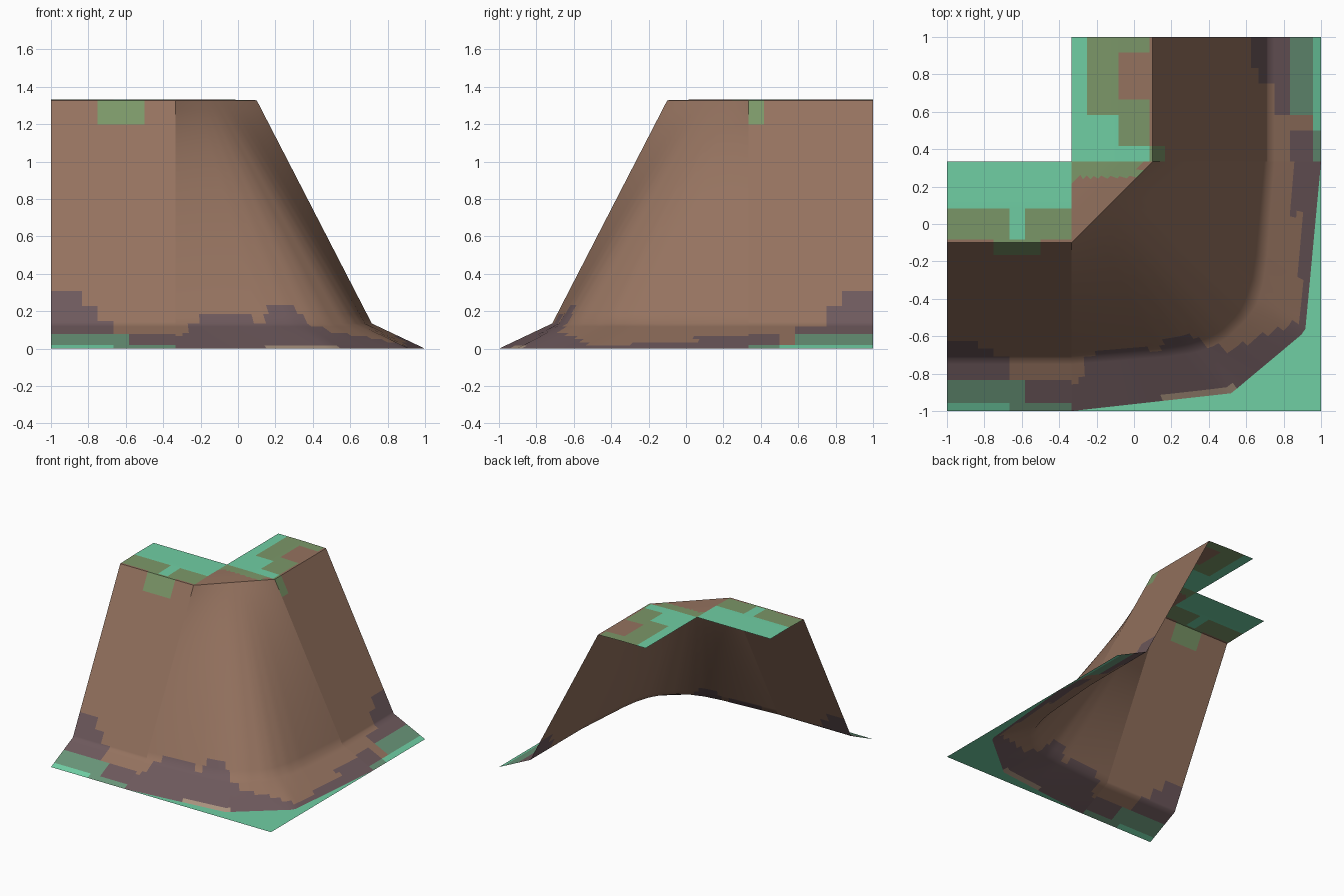
import bpy, bmesh
from mathutils import Vector

cube = bpy.data.objects.get("Cube")
if cube:
    bpy.data.objects.remove(cube)

T = 1 / 3
TOP, EDGE, LIP = 1.333, 1.328, 0.135

# Flat colours
COLOURS = [
    ("grass green", (0.16, 0.62, 0.37)),
    ("cliff brown", (0.30, 0.17, 0.115)),
    ("mossy olive", (0.20, 0.31, 0.14)),
    ("purple rock", (0.155, 0.100, 0.108)),
    ("pale stone", (0.40, 0.29, 0.21)),
    ("muted green", (0.14, 0.30, 0.19)),
]
GRASS, BROWN, OLIVE, PURPLE, STONE, MUTED = range(6)
materials = []
for name, rgb in COLOURS:
    mat = bpy.data.materials.new(name)
    mat.use_nodes = True
    mat.diffuse_color = (*rgb, 1)
    bsdf = mat.node_tree.nodes["Principled BSDF"]
    bsdf.inputs["Base Color"].default_value = (*rgb, 1)
    bsdf.inputs["Roughness"].default_value = 0.9
    materials.append(mat)


def step(value, steps, last):
    """First level whose limit lies beyond the value."""
    for limit, level in steps:
        if value < limit:
            return level
    return last


# Colour rules in plan coordinates
def side_colour(x, y):
    if y > 0.08 or (-0.68 < x < -0.58 and y > -0.08):
        return GRASS
    if y > -0.09 or (-0.75 < x < -0.5 and y > -0.16):
        return OLIVE
    if y < -0.94:
        return GRASS if x < -0.67 else MUTED
    if y < -0.84:
        return MUTED if x < -0.58 else PURPLE
    rock = step(x, [(-0.83, -0.61), (-0.75, -0.67), (-0.65, -0.71)], -1)
    return PURPLE if y < rock else BROWN


def back_colour(x, y):
    if x < step(y, [(0.42, 0.08), (0.59, -0.09)], -0.26):
        return GRASS
    if x < step(y, [(0.42, 0.15), (0.67, 0.08), (0.92, -0.09)], 0.08):
        return OLIVE
    if x > 0.94:
        return GRASS if y > 0.5 else MUTED
    if x > 0.84:
        return MUTED if y > 0.6 else PURPLE if y < 0.52 else BROWN
    rock = step(y, [(0.58, 2), (0.75, 0.75), (0.85, 0.68)], 0.61)
    return PURPLE if x > rock else BROWN


def corner_colour(x, y):
    if y > x + 0.54 or (y > 0.25 and x < 0.03):
        return OLIVE
    if 0.14 < x < 0.58 and y < -0.91 + 0.12 * (x - 0.14):
        return STONE
    rock = step(x, [(-0.28, -0.84), (-0.2, -0.72), (0.15, -0.67),
                    (0.35, -0.6), (0.5, -0.65)], -0.68 + 0.45 * (x - 0.5))
    if y < rock or x > (0.89 if y < 0.05 else 0.84):
        return PURPLE
    return BROWN


def finish(name, bm, rule):
    """Turn faces upward, colour them by plan position and smooth them."""
    bmesh.ops.remove_doubles(bm, verts=bm.verts, dist=0.0005)
    bm.normal_update()
    for f in bm.faces:
        if f.normal.z < 0:
            f.normal_flip()
        c = f.calc_center_median()
        f.material_index = rule(c.x, c.y)
    mesh = bpy.data.meshes.new(name)
    bm.to_mesh(mesh)
    bm.free()
    for mat in materials:
        mesh.materials.append(mat)
    obj = bpy.data.objects.new(name, mesh)
    bpy.context.collection.objects.link(obj)
    bpy.ops.object.select_all(action="DESELECT")
    obj.select_set(True)
    bpy.context.view_layer.objects.active = obj
    bpy.ops.object.shade_smooth_by_angle(angle=0.8)


def grid(bm, rows):
    verts = [[bm.verts.new(p) for p in row] for row in rows]
    for a, b in zip(verts, verts[1:]):
        for i in range(len(a) - 1):
            bm.faces.new((a[i], a[i + 1], b[i + 1], b[i]))


# Straight cliff sections, swept from one profile
PROFILE = [(-T, TOP), (-0.1, TOP), (0.1, EDGE), (0.715, LIP), (1, 0)]


def height(d):
    for (a, za), (b, zb) in zip(PROFILE, PROFILE[1:]):
        if d <= b:
            return za + (zb - za) * (d - a) / (b - a)
    return 0


def straight_cliff(name, start, place, rule):
    cuts = sorted({round(-T + i / 24, 4) for i in range(33)} | {p[0] for p in PROFILE})
    bm = bmesh.new()
    grid(bm, [[place(start + i / 24, d, height(d)) for d in cuts] for i in range(17)])
    finish(name, bm, rule)


straight_cliff("side_cliff", -1, lambda u, d, z: (u, -d, z), side_colour)
straight_cliff("back_cliff", T, lambda u, d, z: (d, u, z), back_colour)


# Outer corner, lofted through a few contour lines
def resample(points, z, n=56):
    pts = [Vector((x, y, z)) for x, y in points]
    lengths = [(b - a).length for a, b in zip(pts, pts[1:])]
    out = []
    for i in range(n + 1):
        s, k = sum(lengths) * i / n, 0
        while k < len(lengths) - 1 and s > lengths[k]:
            s -= lengths[k]
            k += 1
        out.append(pts[k].lerp(pts[k + 1], min(1, s / lengths[k])))
    return out


def soften(points):
    out = [points[0]]
    for (ax, ay), (bx, by) in zip(points, points[1:]):
        out += [(ax + (bx - ax) * t, ay + (by - ay) * t) for t in (0.2, 0.8)]
    return out + [points[-1]]


contours = [
    resample([(-T, T), (-T + 0.001, T)], TOP),
    resample([(-T, 0.1), (-0.1, T)], TOP),
    resample([(-T, -0.1), (0.1, T)], EDGE),
    resample(soften(soften([(-T, -0.715), (0.4, -0.66), (0.66, -0.4), (0.715, T)])), LIP),
    resample([(-T, -1), (0.52, -0.905), (0.915, -0.575), (1, T)], 0),
]
rows = [contours[0]]
for a, b, count in zip(contours, contours[1:], (6, 4, 24, 8)):
    for i in range(1, count + 1):
        rows.append([p.lerp(q, i / count) for p, q in zip(a, b)])
bm = bmesh.new()
grid(bm, rows)
finish("corner_cliff", bm, corner_colour)

# Flat ground outside the corner
bm = bmesh.new()
bm.faces.new([bm.verts.new(p) for p in contours[-1] + [Vector((1, -1, 0))]])
bmesh.ops.triangulate(bm, faces=bm.faces)
finish("corner_ground", bm, lambda x, y: GRASS)
